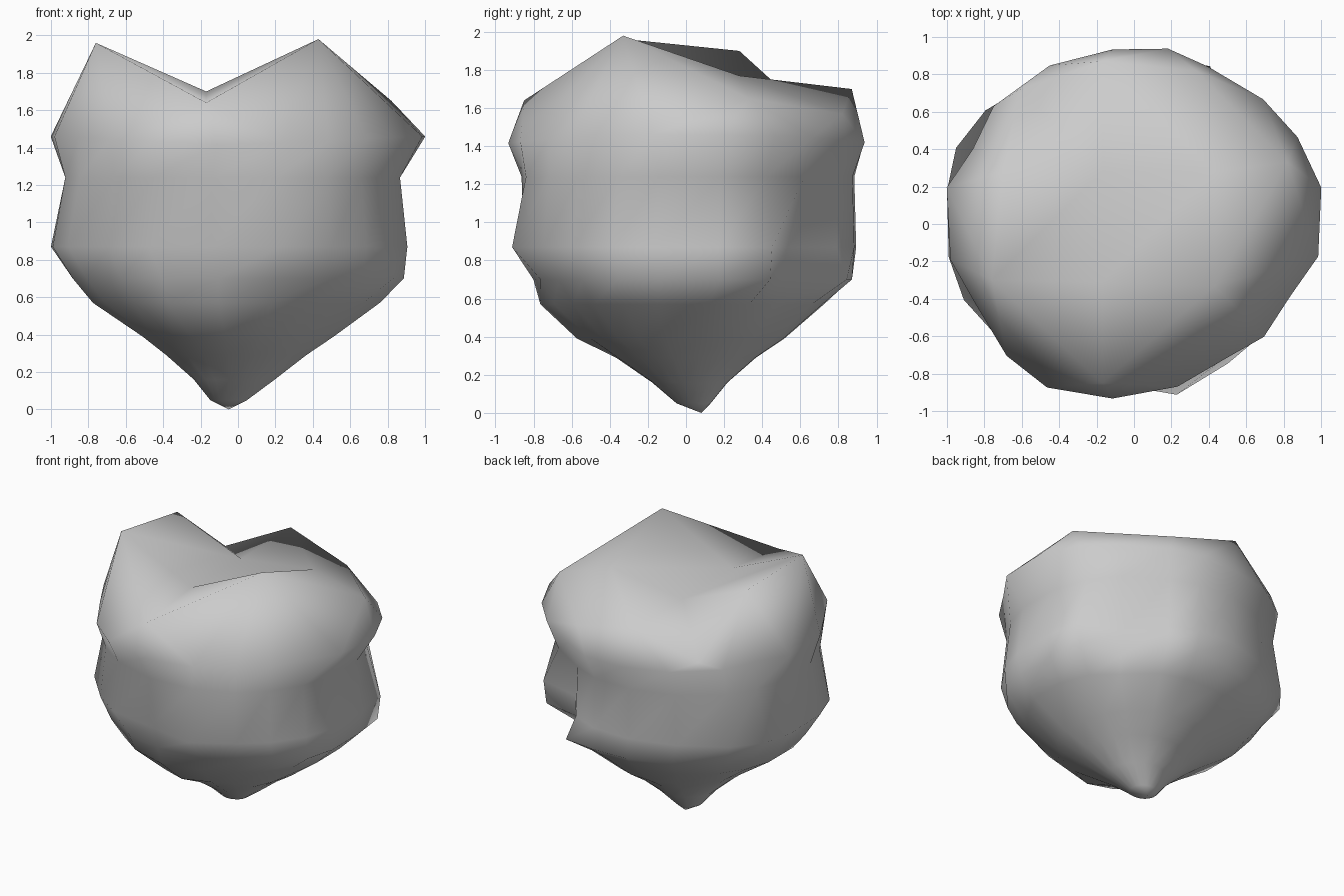
import bpy, bmesh, math

if "Cube" in bpy.data.objects:
    bpy.data.objects.remove(bpy.data.objects["Cube"])

# directions of the body columns (degrees) and the rim radius in each
ANGLES = [11, 28, 44, 65, 79, 97, 118, 140, 155, 169,
          191, 206, 226, 242, 263, 285, 304, 319, 335, 350]
RIM = [1.02, 0.99, 0.96, 0.93, 0.955, 0.94, 0.96, 0.98, 0.95, 1.02,
       1.00, 0.95, 0.98, 0.99, 0.94, 0.90, 0.87, 0.92, 0.92, 1.00]
SEG = len(ANGLES)

# body rings: z, centre x, centre y, radius x, radius y
RINGS = [
    (0.05, -0.05, 0.04, 0.10, 0.09),
    (0.16, -0.02, 0.02, 0.22, 0.20),
    (0.29, -0.01, 0.00, 0.38, 0.37),
    (0.39, 0.00, -0.02, 0.52, 0.54),
    (0.57, -0.01, -0.02, 0.78, 0.75),
    (0.70, 0.00, 0.01, 0.90, 0.86),
    (0.87, -0.03, 0.00, 0.95, 0.90),
    (1.24, -0.03, 0.01, 0.91, 0.88),
]
# lumps and dents: (ring, column) -> radial factor
LUMPS = {
    (5, 1): 1.07, (6, 1): 1.07, (4, 2): 0.95, (5, 2): 0.82, (6, 2): 0.85,
    (5, 3): 1.07, (6, 3): 0.97, (7, 3): 0.98, (5, 4): 1.02,
    (5, 7): 1.02, (6, 7): 1.05, (6, 8): 1.07, (6, 9): 1.04, (7, 7): 1.02,
    (6, 10): 1.03, (6, 11): 1.03, (5, 13): 0.96, (5, 14): 0.95,
    (6, 14): 0.95, (6, 15): 1.05, (3, 12): 0.96, (3, 13): 1.03, (3, 14): 1.03,
    (3, 15): 0.92, (3, 16): 0.92, (3, 17): 0.94, (4, 15): 0.93, (4, 16): 0.92,
    (4, 17): 0.94, (4, 18): 0.96, (5, 15): 0.93, (5, 16): 0.95, (5, 17): 0.98,
    (5, 18): 1.02,
}
# crown points: two peaks with a valley between
CROWN = {
    "right_edge": (0.82, 0.33, 1.65), "back_right": (0.33, 0.82, 1.57),
    "back": (-0.17, 0.87, 1.70), "back_left": (-0.61, 0.72, 1.50),
    "left_rear": (-0.70, 0.28, 1.90), "left_peak": (-0.76, -0.30, 1.96),
    "front": (-0.17, -0.85, 1.64), "right_peak": (0.43, -0.33, 1.98),
}

bm = bmesh.new()

# lower body
loops = []
for i, (z, cx, cy, rx, ry) in enumerate(RINGS):
    loop = []
    for k in range(SEG):
        a = math.radians(ANGLES[k])
        f = LUMPS.get((i, k), 1.0)
        loop.append(bm.verts.new((cx + rx * f * math.cos(a), cy + ry * f * math.sin(a), z)))
    loops.append(loop)
loops.append([bm.verts.new((r * math.cos(math.radians(a)), r * math.sin(math.radians(a)),
                            1.41 + 0.05 * abs(math.cos(math.radians(a)))))
              for a, r in zip(ANGLES, RIM)])
tip = bm.verts.new((-0.05, 0.08, 0.0))
for k in range(SEG):
    n = (k + 1) % SEG
    bm.faces.new((tip, loops[0][n], loops[0][k]))
    for lo, hi in zip(loops, loops[1:]):
        bm.faces.new((lo[k], lo[n], hi[n], hi[k]))

# slope from the rim up to the crown, zipped together by angle
rim = loops[-1]
crown = {name: bm.verts.new(co) for name, co in CROWN.items()}
ring = list(crown.values())


def angle(v):
    return math.atan2(v.co.y, v.co.x) % (2 * math.pi)


def mid(loop, i):
    """Angle halfway between point i and the next one."""
    n = len(loop)
    a, b = angle(loop[i % n]), angle(loop[(i + 1) % n])
    return a + ((b - a) % (2 * math.pi)) / 2 + 2 * math.pi * (i // n)


i = j = 0
while i < len(rim) or j < len(ring):
    r, c = rim[i % len(rim)], ring[j % len(ring)]
    if j >= len(ring) or (i < len(rim) and mid(rim, i) <= mid(ring, j)):
        bm.faces.new((r, rim[(i + 1) % len(rim)], c))
        i += 1
    else:
        bm.faces.new((r, ring[(j + 1) % len(ring)], c))
        j += 1

# saddle and inner slopes of the crown
crown["right_rear"] = bm.verts.new((0.43, 0.28, 1.77))
crown["saddle_front"] = bm.verts.new((-0.17, -0.31, 1.70))
crown["saddle_rear"] = bm.verts.new((-0.17, 0.28, 1.69))
for names in (
    "front right_peak saddle_front", "front saddle_front left_peak",
    "saddle_front right_peak right_rear saddle_rear",
    "left_peak saddle_front saddle_rear left_rear",
    "right_rear right_peak right_edge", "right_rear right_edge back_right",
    "saddle_rear right_rear back", "right_rear back_right back",
    "saddle_rear back back_left", "saddle_rear back_left left_rear",
):
    bm.faces.new([crown[n] for n in names.split()])

bmesh.ops.recalc_face_normals(bm, faces=bm.faces)
for f in bm.faces:
    f.smooth = True

mesh = bpy.data.meshes.new("boulder")
bm.to_mesh(mesh)
bm.free()
mat = bpy.data.materials.new("light grey")
mat.diffuse_color = (0.6, 0.6, 0.6, 1)
mat.use_nodes = True
mat.node_tree.nodes["Principled BSDF"].inputs["Base Color"].default_value = mat.diffuse_color
mesh.materials.append(mat)
bpy.context.collection.objects.link(bpy.data.objects.new("boulder", mesh))
